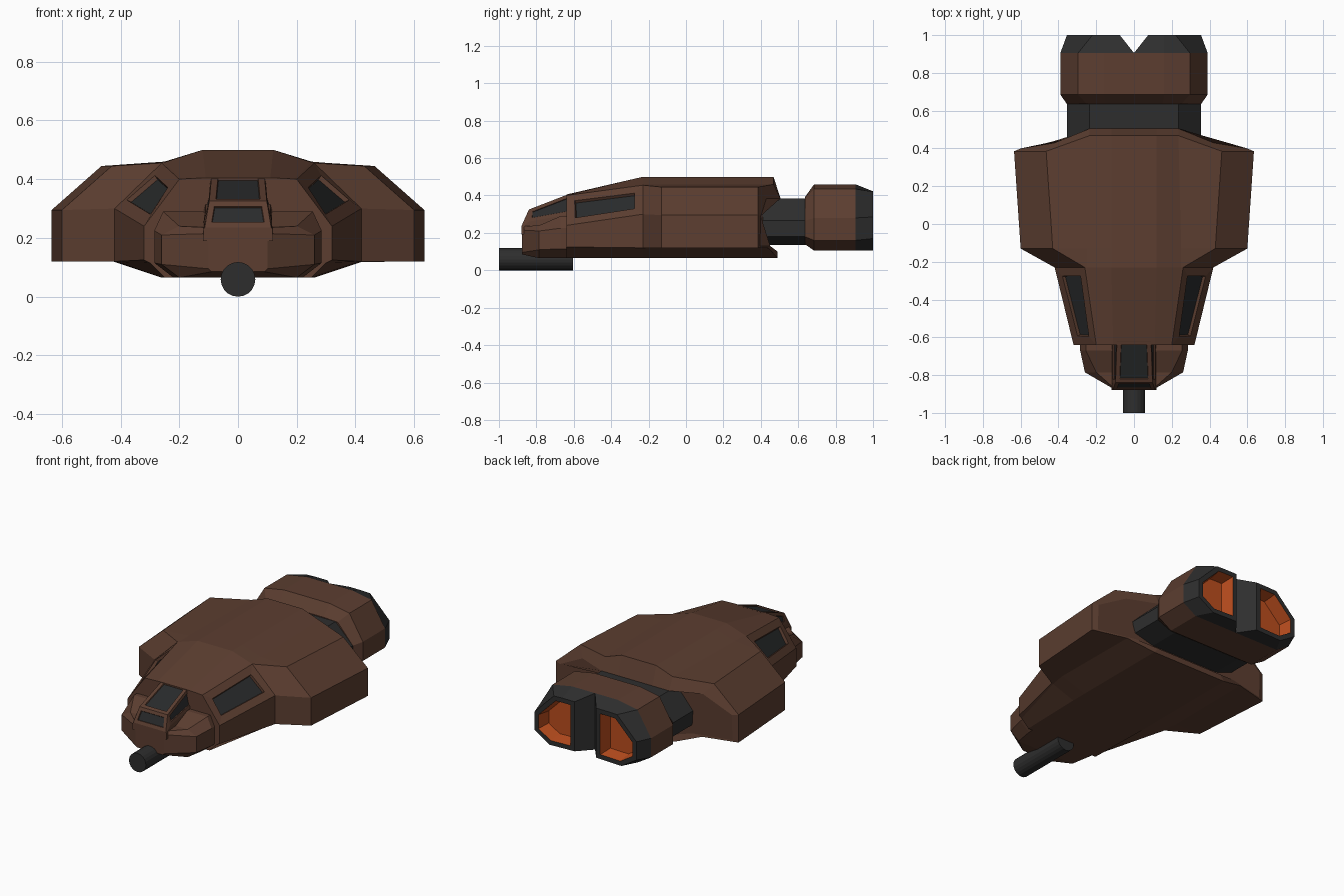
import bpy, bmesh, math
from mathutils import Matrix

if "Cube" in bpy.data.objects:
    bpy.data.objects.remove(bpy.data.objects["Cube"])


def material(name, rgb):
    m = bpy.data.materials.new(name)
    m.diffuse_color = (*rgb, 1)
    m.use_nodes = True
    m.node_tree.nodes["Principled BSDF"].inputs["Base Color"].default_value = m.diffuse_color
    return m


BROWN = material("brown_hull", (0.107, 0.048, 0.030))
DARK = material("dark_metal", (0.027, 0.027, 0.027))
GLASS = material("dark_glass", (0.022, 0.024, 0.025))
ORANGE = material("orange_glow", (0.50, 0.075, 0.013))


def sec(y, *pts):
    """Half cross-section at one y, listed from bottom to top."""
    return [(x, y, z) for x, z in pts]


def mirrored(half):
    return half + [(-x, y, z) for x, y, z in reversed(half)]


def loft(rings):
    """Skin closed rings; returns the bmesh, side quads [section][edge] and last cap."""
    bm = bmesh.new()
    vs = [[bm.verts.new(p) for p in r] for r in rings]
    n = len(rings[0])
    quads = [[bm.faces.new((a[j], a[(j + 1) % n], b[(j + 1) % n], b[j])) for j in range(n)]
             for a, b in zip(vs, vs[1:])]
    bm.faces.new(vs[0])
    end = bm.faces.new(vs[-1])
    bmesh.ops.recalc_face_normals(bm, faces=bm.faces)
    return bm, quads, end


def recess(bm, face, margin, rim, depth, wall_mat, floor_mat):
    """Cut a framed recess into one face."""
    bmesh.ops.inset_individual(bm, faces=[face], thickness=margin, use_even_offset=True)
    walls = bmesh.ops.inset_individual(bm, faces=[face], thickness=rim, depth=-depth,
                                       use_even_offset=True)["faces"]
    for f in walls:
        f.material_index = wall_mat
    face.material_index = floor_mat


def finish(name, bm, *mats):
    me = bpy.data.meshes.new(name)
    bm.to_mesh(me)
    bm.free()
    for m in mats:
        me.materials.append(m)
    ob = bpy.data.objects.new(name, me)
    bpy.context.collection.objects.link(ob)
    return ob


# Main hull with side shoulders and two recessed side windows
hull = [
    sec(-.64, (.25, .065), (.30, .115), (.32, .125), (.32, .24), (.20, .40), (.19, .401), (.11, .405)),
    sec(-.23, (.26, .065), (.41, .118), (.42, .12), (.42, .30), (.26, .455), (.25, .458), (.12, .50)),
    sec(-.13, (.26, .065), (.425, .12), (.60, .12), (.60, .295), (.43, .445), (.25, .46), (.12, .50)),
    [(.26, .49, .065), (.42, .44, .12), (.635, .385, .12), (.635, .385, .295),
     (.465, .385, .445), (.235, .468, .46), (.12, .468, .50)],
    [(.23, .49, .10), (.36, .45, .13), (.60, .395, .13), (.60, .40, .29),
     (.42, .43, .385), (.235, .505, .385), (.12, .505, .385)],
]
bm, quads, _ = loft([mirrored(h) for h in hull])
for j in (3, 9):
    recess(bm, quads[0][j], .047, .004, .016, 0, 1)
finish("main_hull", bm, BROWN, GLASS)

# Blunt nose
nose_back = ((.22, .065), (.285, .115), (.285, .225), (.255, .29), (.10, .29))
nose = [
    sec(-.62, *nose_back),
    sec(-.67, *nose_back),
    sec(-.785, (.20, .065), (.26, .11), (.26, .21), (.20, .24), (.10, .24)),
    sec(-.878, (.09, .085), (.10, .095), (.10, .215), (.095, .235), (.08, .235)),
]
bm, _, _ = loft([mirrored(h) for h in nose])
finish("nose", bm, BROWN)

# Cockpit with upper, lower and side panes
cockpit = [
    sec(-.62, (.12, .20), (.115, .30), (.09, .41)),
    sec(-.84, (.12, .20), (.115, .26), (.098, .325)),
    sec(-.88, (.12, .19), (.117, .23), (.113, .236)),
]
bm, quads, _ = loft([mirrored(h) for h in cockpit])
for face, margin in ((quads[0][2], .022), (quads[1][2], .02),
                     (quads[0][1], .018), (quads[0][3], .018)):
    recess(bm, face, margin, .002, .006, 0, 1)
finish("cockpit", bm, BROWN, GLASS)

# Gun barrel under the nose
bm = bmesh.new()
bmesh.ops.create_cone(bm, cap_ends=True, segments=20, radius1=.059, radius2=.059, depth=.395,
                      matrix=Matrix.Translation((0, -.8025, .059)) @ Matrix.Rotation(math.pi / 2, 4, 'X'))
finish("gun_barrel", bm, DARK)

# Dark neck joining hull and engine
neck = ((.235, .135), (.355, .18), (.355, .265), (.235, .385))
bm, _, _ = loft([mirrored(sec(y, *neck)) for y in (.40, .66)])
finish("engine_neck", bm, DARK)

# Engine housing
pod = ((.30, .105), (.39, .16), (.39, .28), (.296, .435), (.16, .46))
pod_front = ((.26, .14), (.355, .18), (.355, .265), (.25, .385), (.15, .39))
bm, _, _ = loft([mirrored(h) for h in (sec(.635, *pod_front), sec(.685, *pod), sec(.905, *pod))])
finish("engine_housing", bm, BROWN)

# Twin nozzles: tapered dark caps with glowing recesses, split by a V groove
cap_front = sec(.905, (0, .105), *pod, (0, .46))
cap_back = sec(1.0, (.075, .11), (.25, .105), (.355, .17), (.355, .285), (.22, .42), (.16, .422), (.075, .422))
for side, name in ((1, "right_nozzle"), (-1, "left_nozzle")):
    rings = [[(side * x, y, z) for x, y, z in r] for r in (cap_front, cap_back)]
    bm, _, end = loft(rings)
    recess(bm, end, .028, .012, .085, 1, 1)
    finish(name, bm, DARK, ORANGE)
